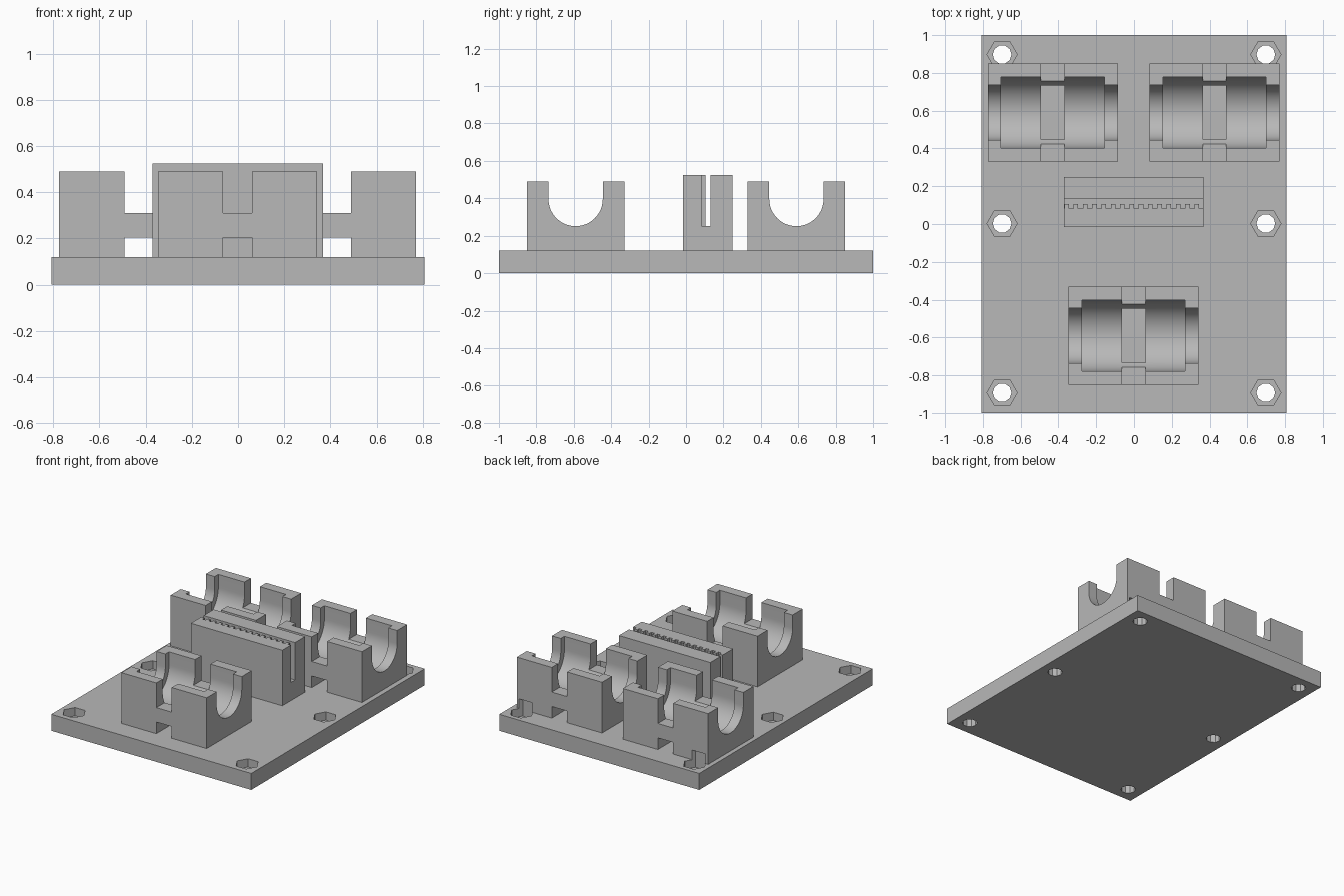
import bpy
import bmesh
from math import cos, sin, pi, radians
from mathutils import Vector

if "Cube" in bpy.data.objects:
    bpy.data.objects.remove(bpy.data.objects["Cube"])

grey = bpy.data.materials.new("plain_grey")
grey.use_nodes = True
colour = (0.48, 0.48, 0.48, 1)
grey.diffuse_color = colour
grey.node_tree.nodes["Principled BSDF"].inputs["Base Color"].default_value = colour

BASE_TOP, HOLDER_TOP, CLAMP_TOP = 0.12, 0.49, 0.525
HIGH = 0.7


def prism(name, points, axis, lo, hi):
    """Extrude a flat outline along x or z."""
    bm = bmesh.new()
    place = {"x": lambda a, b: (lo, a, b), "z": lambda a, b: (a, b, lo)}[axis]
    face = bm.faces.new([bm.verts.new(place(a, b)) for a, b in points])
    extruded = bmesh.ops.extrude_face_region(bm, geom=[face])["geom"]
    step = Vector((hi - lo, 0, 0)) if axis == "x" else Vector((0, 0, hi - lo))
    bmesh.ops.translate(bm, vec=step, verts=[v for v in extruded if isinstance(v, bmesh.types.BMVert)])
    bmesh.ops.recalc_face_normals(bm, faces=bm.faces)
    mesh = bpy.data.meshes.new(name)
    bm.to_mesh(mesh)
    bm.free()
    obj = bpy.data.objects.new(name, mesh)
    bpy.context.collection.objects.link(obj)
    return obj


def box(name, x0, x1, y0, y1, z0, z1):
    return prism(name, [(x0, y0), (x1, y0), (x1, y1), (x0, y1)], "z", z0, z1)


def polygon(name, x, y, radius, sides, z0, z1):
    ring = [(x + radius * cos(2 * pi * i / sides), y + radius * sin(2 * pi * i / sides))
            for i in range(sides)]
    return prism(name, ring, "z", z0, z1)


def trough(name, y, z, radius, x0, x1):
    """Round-bottomed cutter that is open at the top."""
    n = 40
    arc = [(y + radius * cos(pi + pi * i / n), z + radius * sin(pi + pi * i / n))
           for i in range(n + 1)]
    return prism(name, arc + [(y + radius, HIGH), (y - radius, HIGH)], "x", x0, x1)


def carve(obj, cutters):
    """Subtract the cutters, then finish the part."""
    for cutter in cutters:
        cutter.hide_render = True
        mod = obj.modifiers.new("cut", "BOOLEAN")
        mod.operation, mod.solver, mod.object = "DIFFERENCE", "EXACT", cutter
    bpy.context.view_layer.update()
    graph = bpy.context.evaluated_depsgraph_get()
    mesh = bpy.data.meshes.new_from_object(obj.evaluated_get(graph))
    obj.modifiers.clear()
    obj.data = mesh
    for cutter in cutters:
        bpy.data.objects.remove(cutter)
    mesh.materials.clear()
    mesh.materials.append(grey)
    bpy.ops.object.select_all(action="DESELECT")
    obj.select_set(True)
    bpy.context.view_layer.objects.active = obj
    bpy.ops.object.shade_smooth_by_angle(angle=radians(30))


# Base plate with six bolt holes and hexagonal nut pockets
BOLTS = [(x, y) for x in (-0.698, 0.698) for y in (-0.892, 0.003, 0.897)]
NUT_FLOOR, NUT_CEILING = 0.06, 0.19


def nut_cutter(x, y):
    return polygon("nut_cutter", x, y, 0.08, 6, NUT_FLOOR, NUT_CEILING)


plate = box("base_plate", -0.807, 0.807, -1, 1, 0, BASE_TOP)
cutters = []
for x, y in BOLTS:
    cutters.append(polygon("bolt_cutter", x, y, 0.05, 10, -0.1, HIGH))
    cutters.append(nut_cutter(x, y))
carve(plate, cutters)


# Bearing holders: stepped trough, tie notch above and tie channel below
def bearing_holder(name, x, y):
    half_x, half_y, half_tie, axis_z = 0.344, 0.26, 0.062, 0.396
    holder = box(name, x - half_x, x + half_x, y - half_y, y + half_y, BASE_TOP, HOLDER_TOP)
    tie = (x - half_tie, x + half_tie)
    cuts = [
        trough("shaft_cutter", y, axis_z, 0.145, x - 0.5, x + 0.5),
        trough("bearing_cutter", y, axis_z, 0.187, x - 0.273, x + 0.273),
        box("notch_cutter", *tie, y - 0.4, y + 0.4, 0.31, HIGH),
        box("channel_cutter", *tie, y - 0.4, y + 0.4, 0.05, 0.205),
        box("floor_cutter", *tie, y - 0.143, y + 0.143, 0.06, 0.4),
    ]
    # Nut clearance where a pocket reaches under the holder
    for bx, by in BOLTS:
        if abs(bx - x) < half_x and abs(by - y) < half_y + 0.07:
            cuts.append(nut_cutter(bx, by))
    carve(holder, cuts)


bearing_holder("front_bearing_holder", -0.002, -0.59)
bearing_holder("back_left_bearing_holder", 0.426, 0.59)
bearing_holder("back_right_bearing_holder", -0.43, 0.59)

# Belt clamp with a toothed slot
clamp = box("belt_clamp", -0.37, 0.368, -0.015, 0.248, BASE_TOP, CLAMP_TOP)
pitch, tip, root = 0.0492, 0.105, 0.083
outline = [(0.4428, 0.132), (-0.4428, 0.132)]
for i in range(18):
    left = -0.4428 + i * pitch
    outline += [(left, root), (left + pitch / 2, root), (left + pitch / 2, tip), (left + pitch, tip)]
carve(clamp, [prism("slot_cutter", outline, "z", 0.252, HIGH)])
